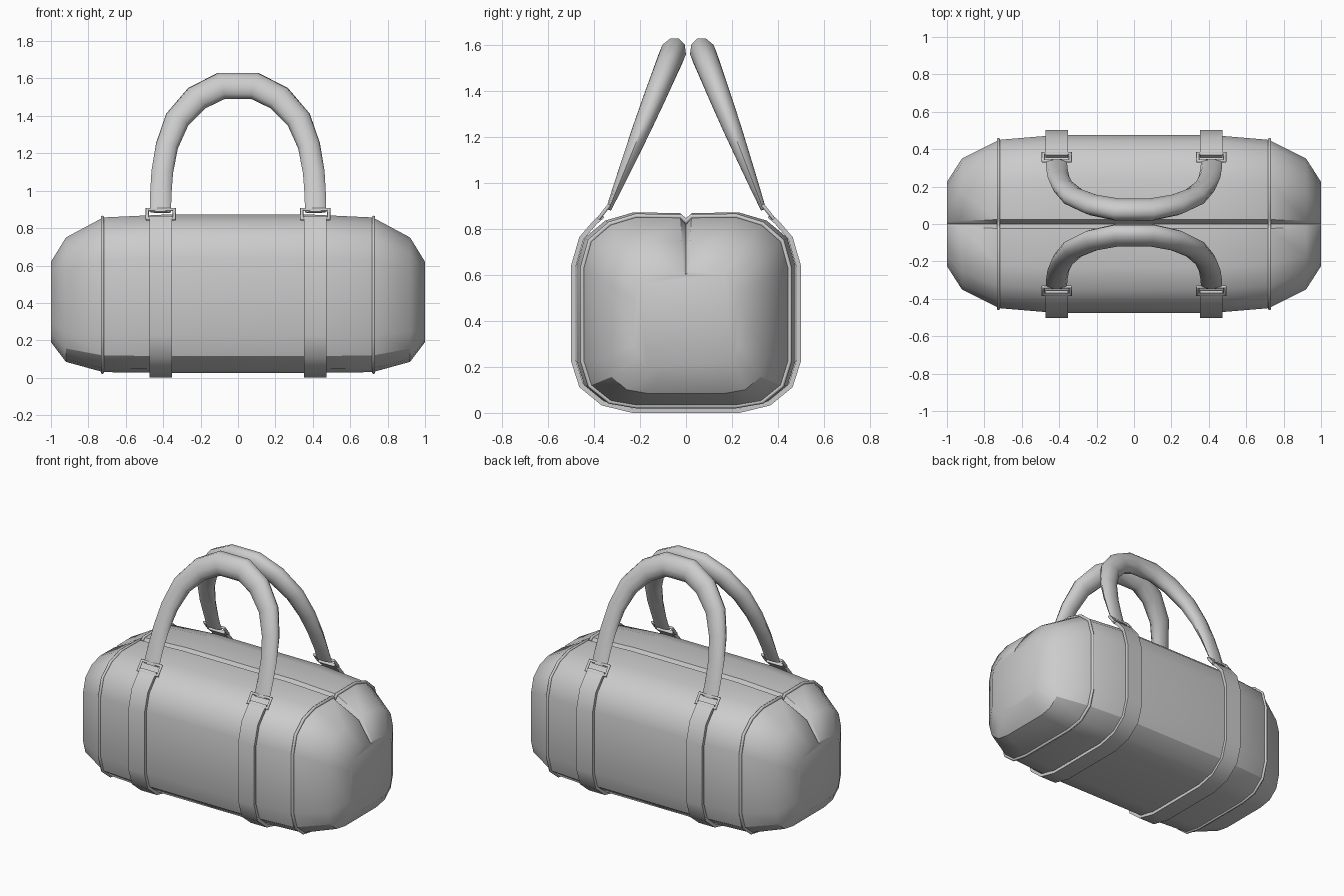
import bpy, bmesh, math
from mathutils import Vector

if "Cube" in bpy.data.objects:
    bpy.data.objects.remove(bpy.data.objects["Cube"])

RECT = [(1, 1), (-1, 1), (-1, -1), (1, -1)]


def circle(n):
    return [(math.cos(2 * math.pi * (i + .5) / n), math.sin(2 * math.pi * (i + .5) / n)) for i in range(n)]


def skin(name, rings, closed=False, sharp=None, angle=45):
    """Skin a row of equal-sized rings; cap the ends unless closed."""
    n, m = len(rings[0]), len(rings)
    bm = bmesh.new()
    vs = [[bm.verts.new(p) for p in r] for r in rings]
    bm.verts.index_update()
    for i in range(m if closed else m - 1):
        a, b = vs[i], vs[(i + 1) % m]
        for k in range(n):
            bm.faces.new((a[k], a[(k + 1) % n], b[(k + 1) % n], b[k]))
    if not closed:
        bm.faces.new(vs[0])
        bm.faces.new(vs[-1])
    bmesh.ops.recalc_face_normals(bm, faces=bm.faces)
    for f in bm.faces:
        f.smooth = True
    for e in bm.edges:
        i, j = (v.index for v in e.verts)
        e.smooth = e.calc_face_angle(0) < math.radians(angle) and not (sharp and sharp(i, j))
    me = bpy.data.meshes.new(name)
    bm.to_mesh(me)
    bm.free()
    ob = bpy.data.objects.new(name, me)
    bpy.context.collection.objects.link(ob)
    return ob


def sweep(name, pts, ref, sizes, section, closed=False, angle=50):
    """Sweep a section along a planar path with normal ref; sizes = (along ref, in plane)."""
    pts = [Vector(p) for p in pts]
    n = len(pts)
    rings = []
    for i, p in enumerate(pts):
        a = pts[(i - 1) % n] if closed or i > 0 else None
        b = pts[(i + 1) % n] if closed or i < n - 1 else None
        d1 = (p - a).normalized() if a else (b - p).normalized()
        d2 = (b - p).normalized() if b else d1
        t = (d1 + d2).normalized()
        side = t.cross(ref).normalized() / max(t.dot(d1), .5)
        w, h = sizes[i] if isinstance(sizes, list) else sizes
        rings.append([p + ref * (w * u) + side * (h * v) for u, v in section])
    return skin(name, rings, closed, angle=angle)


# Body: grooved rounded section, scaled at stations along x
half = [(0, .83), (.025, .868), (.23, .87), (.35, .835), (.44, .76), (.475, .64),
        (.475, .23), (.44, .12), (.35, .05), (.23, .03)]
profile = half + [(-y, z) for y, z in reversed(half[1:])]
N = len(profile)


def body_ring(x, hy, zb, zt):
    return [Vector((x, y * hy / .475, zb + (z - .03) / .84 * (zt - zb))) for y, z in profile]


stations = [(1, .225, .19, .62), (.92, .35, .085, .75), (.72, .45, .03, .857), (.4, .477, .026, .872)]
stations += [(-x, a, b, c) for x, a, b, c in reversed(stations)]


def bottom_edge(i, j):
    (r, k), (s, l) = divmod(i, N), divmod(j, N)
    if r == s:
        return r in (1, 6) and 7 <= min(k, l) and max(k, l) <= 12
    return k in (7, 12) and 1 <= min(r, s) and max(r, s) <= 6


skin("bag_body", [body_ring(*s) for s in stations], sharp=bottom_edge)

X = Vector((1, 0, 0))
for sx, side in ((-1, "left"), (1, "right")):
    # Piping around each end panel
    ring = body_ring(sx * .725, .451, .03, .857)
    ring[0].z += .015
    sweep(side + "_piping", ring, X, (.01, .01), circle(6), closed=True, angle=75)

    # Strap running under the bag from front to back
    path = [(.362, .858), (.395, .83), (.455, .76), (.491, .635), (.491, .23), (.455, .118),
            (.362, .042), (.232, .0105)]
    path += [(-y, z) for y, z in reversed(path)]
    cx = sx * .413
    sweep(side + "_strap", [(cx, y, z) for y, z in path], X, (.06, .0105), RECT)

    # Rectangular rings joining straps to handles
    for sy, face in ((-1, "front"), (1, "back")):
        up = Vector((0, -sy * .62, .785))
        c = Vector((cx, sy * .357, .875))
        frame = [c + X * (a * .073) + up * (b * .032) for a, b in RECT]
        sweep(f"{face}_{side}_ring", frame, X.cross(up), (.009, .009), circle(6), closed=True, angle=75)

# Handles: leaning arches, flat at the ends and full at the top
arch = [(.415, .885), (.413, .98), (.405, 1.10), (.38, 1.24), (.325, 1.38), (.22, 1.495), (.09, 1.56)]
width = [(.012, .057), (.021, .057), (.031, .058), (.042, .06), (.05, .067), (.055, .073), (.058, .075)]
arch = [(-x, z) for x, z in arch] + arch[::-1]
width = width + width[::-1]
for sy, face, y_top in ((-1, "front", -.06), (1, "back", .077)):
    y0 = sy * .337
    slope = (y_top - y0) / (1.56 - .885)
    pts = [(x, y0 + (z - .885) * slope, z) for x, z in arch]
    normal = Vector((0, 1, -slope)).normalized()
    sweep(face + "_handle", pts, normal, width, circle(10))
